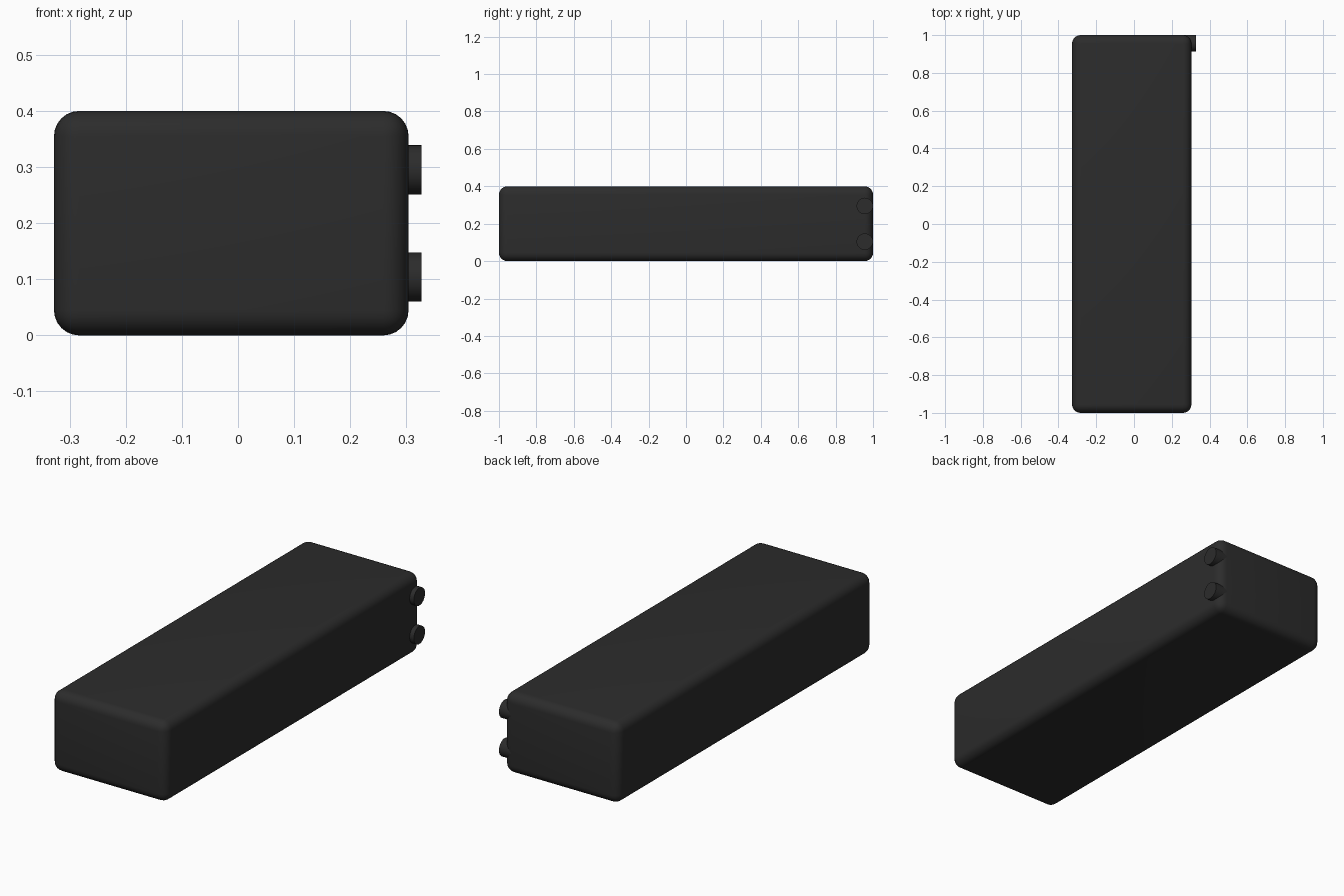
import bpy
from math import radians, pi

if "Cube" in bpy.data.objects:
    bpy.data.objects.remove(bpy.data.objects["Cube"])

dark = bpy.data.materials.new("dark_plastic")
dark.diffuse_color = (0.025, 0.025, 0.025, 1)
dark.use_nodes = True
dark.node_tree.nodes["Principled BSDF"].inputs["Base Color"].default_value = dark.diffuse_color


def finish(obj, name):
    obj.name = name
    obj.data.materials.append(dark)
    bpy.ops.object.shade_smooth_by_angle(angle=radians(35))


# Rounded main case
X0, X1 = -0.328, 0.304
bpy.ops.mesh.primitive_cube_add(size=1, location=((X0 + X1) / 2, 0, 0.2))
case = bpy.context.object
case.scale = (X1 - X0, 2, 0.398)
bpy.ops.object.transform_apply(location=False, rotation=False, scale=True)
case.dimensions.z = 0.4
bpy.ops.object.transform_apply(location=False, rotation=False, scale=True)
bevel = case.modifiers.new("rounded_edges", 'BEVEL')
bevel.width = 0.045
bevel.segments = 6
bpy.ops.object.modifier_apply(modifier=bevel.name)
finish(case, "case")

# Two round buttons on the right side, near the back
B0, B1 = 0.26, 0.327
for name, z in (("upper_button", 0.295), ("lower_button", 0.104)):
    bpy.ops.mesh.primitive_cylinder_add(
        vertices=32, radius=0.044, depth=B1 - B0,
        location=((B0 + B1) / 2, 0.956, z), rotation=(0, pi / 2, 0))
    finish(bpy.context.object, name)
